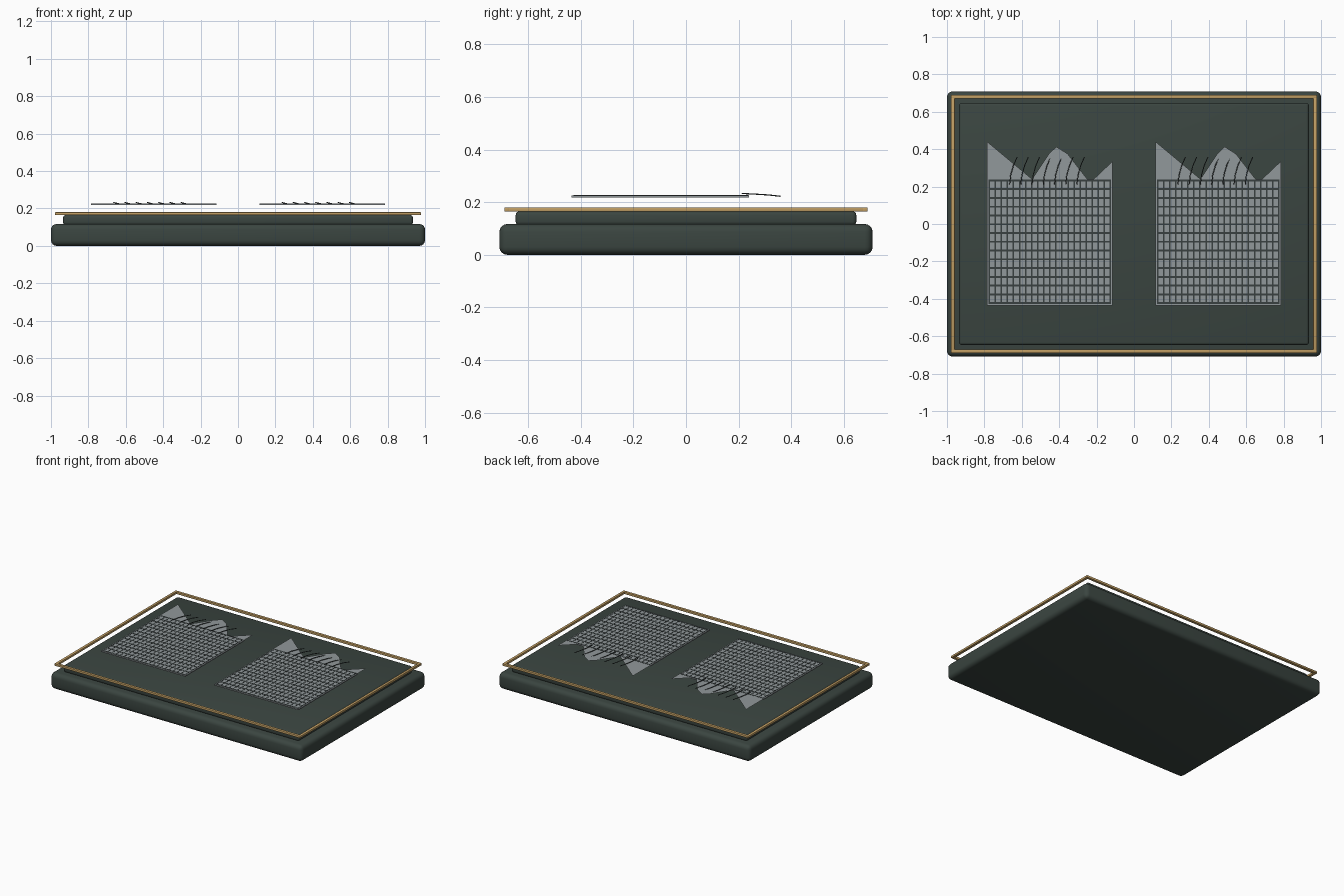
import bpy, bmesh
from mathutils import Vector

if "Cube" in bpy.data.objects:
    bpy.data.objects.remove(bpy.data.objects["Cube"])


def material(name, rgb):
    m = bpy.data.materials.new(name)
    m.diffuse_color = (*rgb, 1)
    m.use_nodes = True
    m.node_tree.nodes["Principled BSDF"].inputs["Base Color"].default_value = m.diffuse_color
    return m


GREEN = material("dark green", (0.043, 0.060, 0.052))
GOLD = material("brass", (0.53, 0.34, 0.125))
GREY = material("light grey", (0.285, 0.315, 0.325))
DARK = material("dark slate", (0.040, 0.050, 0.050))


def add_box(bm, lo, hi):
    lo, hi = Vector(lo), Vector(hi)
    verts = bmesh.ops.create_cube(bm, size=1)["verts"]
    for v in verts:
        v.co = (lo + hi) / 2 + v.co * (hi - lo)


def finish(name, bm, mat):
    mesh = bpy.data.meshes.new(name)
    bm.to_mesh(mesh)
    bm.free()
    mesh.materials.append(mat)
    obj = bpy.data.objects.new(name, mesh)
    bpy.context.collection.objects.link(obj)
    return obj


def boxes(name, extents, mat, bevel=0, segments=3):
    bm = bmesh.new()
    for lo, hi in extents:
        add_box(bm, lo, hi)
    if bevel:
        bmesh.ops.bevel(bm, geom=bm.edges[:], offset=bevel, segments=segments,
                        profile=0.5, affect="EDGES")
    obj = finish(name, bm, mat)
    if bevel:
        bpy.ops.object.select_all(action="DESELECT")
        obj.select_set(True)
        bpy.context.view_layer.objects.active = obj
        bpy.ops.object.shade_smooth_by_angle(angle=0.6)
    return obj


# Stepped plinth with rounded edges
boxes("base", [((-1, -0.709, 0), (1, 0.709, 0.117))], GREEN, 0.03, 4)
boxes("upper_slab", [((-0.935, -0.647, 0.112), (0.935, 0.647, 0.165))], GREEN, 0.014)

# Floating brass border
X, Y, W = 0.978, 0.690, 0.02
rails = [((-X, s * (Y - W / 2) - W / 2, 0.164), (X, s * (Y - W / 2) + W / 2, 0.180))
         for s in (-1, 1)]
rails += [((s * (X - W / 2) - W / 2, -Y, 0.164), (s * (X - W / 2) + W / 2, Y, 0.180))
          for s in (-1, 1)]
boxes("brass_border", rails, GOLD, 0.003, 2)

# Two gridded panels, each with a jagged top and slanted strokes
SIZE, Y0, Y1 = 0.67, -0.435, 0.24
COLS, ROWS = 20, 14
MARGIN = 0.007
PEAKS = [[(0, 0.24), (0.24, 0.24), (0, 0.44)],
         [(0.24, 0.24), (0.535, 0.24), (0.43, 0.375), (0.37, 0.413), (0.33, 0.375)],
         [(0.57, 0.24), (SIZE, 0.24), (SIZE, 0.335)]]

for side, x0 in (("left", -0.785), ("right", 0.115)):
    boxes(side + "_panel", [((x0, Y0, 0.218), (x0 + SIZE, Y1, 0.2255))], GREY)

    # Dark dividers between the light cells, inside a light margin
    bars = []
    for i in range(COLS + 1):
        x = x0 + MARGIN + 0.004 + (SIZE - 2 * MARGIN - 0.008) * i / COLS
        bars.append(((x - 0.004, Y0 + MARGIN, 0.225), (x + 0.004, Y1 - 0.002, 0.2263)))
    for j in range(ROWS + 1):
        y = Y0 + MARGIN + 0.005 + (Y1 - Y0 - MARGIN - 0.012) * j / ROWS
        bars.append(((x0 + MARGIN, y - 0.005, 0.225), (x0 + SIZE - MARGIN, y + 0.005, 0.2265)))
    boxes(side + "_grid", bars, DARK)

    # Flat jagged silhouette
    bm = bmesh.new()
    for outline in PEAKS:
        bm.faces.new([bm.verts.new((x0 + x, y, 0.2255)) for x, y in outline])
    finish(side + "_peaks", bm, GREY)

    # Thin curved strokes dipping toward the back
    curve = bpy.data.curves.new(side + "_strokes", "CURVE")
    curve.dimensions = "3D"
    curve.bevel_depth = 0.0025
    curve.bevel_resolution = 1
    curve.use_fill_caps = True
    for i in range(7):
        x = x0 + 0.12 + 0.06 * i
        path = [(x, 0.212, 0.233), (x + 0.006, 0.262, 0.2305),
                (x + 0.02, 0.312, 0.2275), (x + 0.04, 0.358, 0.2225)]
        spline = curve.splines.new("POLY")
        spline.points.add(len(path) - 1)
        for p, co in zip(spline.points, path):
            p.co = (*co, 1)
    curve.materials.append(DARK)
    bpy.context.collection.objects.link(bpy.data.objects.new(side + "_strokes", curve))
